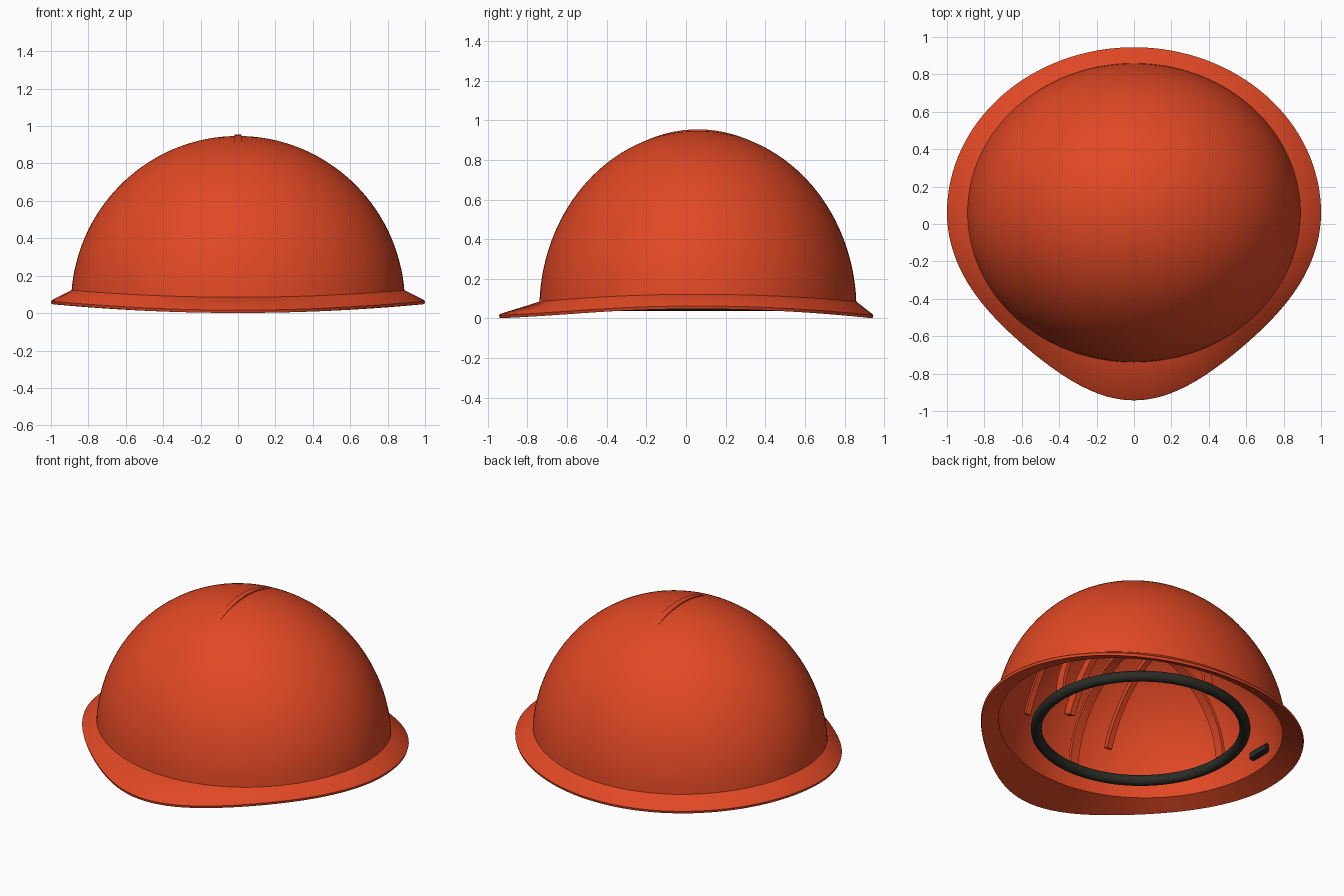
import bpy, bmesh, math
from math import sin, cos, pi, sqrt, asin

if "Cube" in bpy.data.objects:
    bpy.data.objects.remove(bpy.data.objects["Cube"])

CY = 0.06          # fore-aft centre of the dome
CZ = 0.045         # height of the dome's equator


def material(name, rgb):
    m = bpy.data.materials.new(name)
    m.diffuse_color = (*rgb, 1)
    m.use_nodes = True
    m.node_tree.nodes["Principled BSDF"].inputs["Base Color"].default_value = m.diffuse_color
    return m


RED = material("orange red plastic", (0.75, 0.065, 0.018))
BLACK = material("black rubber", (0.025, 0.025, 0.02))


def finish(bm, name, mat, angle=35):
    bmesh.ops.recalc_face_normals(bm, faces=bm.faces[:])
    me = bpy.data.meshes.new(name)
    bm.to_mesh(me)
    bm.free()
    me.materials.append(mat)
    ob = bpy.data.objects.new(name, me)
    bpy.context.collection.objects.link(ob)
    bpy.ops.object.select_all(action='DESELECT')
    ob.select_set(True)
    bpy.context.view_layer.objects.active = ob
    bpy.ops.object.shade_smooth_by_angle(angle=math.radians(angle))
    return ob


def bridge(bm, a, b, closed=True):
    n = len(a)
    for i in range(n if closed else n - 1):
        j = (i + 1) % n
        bm.faces.new((a[i], a[j], b[j], b[i]))


# Shell: outer dome, saddle-shaped brim with front peak, and inner dome
def dome_ring(t, k, rx, ry, rz, base):
    low = asin((base - 0.037 * sin(t) ** 2 - CZ) / rz)
    p = low + (pi / 2 - low) * k
    return (rx * cos(p) * cos(t), CY + ry * cos(p) * sin(t), CZ + rz * sin(p))


def brim_edge(t, z, grow=0.0):
    s = sin(t)
    f = max(0, -s)
    peak = 0.118 * f ** 8
    waist = 1 - 0.10 * (f * cos(t)) ** 2      # slight narrowing beside the peak
    return ((1.0 + grow) * waist * cos(t),
            CY + (0.885 + grow) * waist * s - peak, z - 0.047 * s * s)


def shell():
    bm = bmesh.new()
    n, m = 128, 32
    angles = [2 * pi * i / n for i in range(n)]
    outer = (0.893, 0.80, 0.902)
    inner = (0.868, 0.775, 0.878)
    ring = lambda f: [bm.verts.new(f(t)) for t in angles]
    rings = [ring(lambda t: dome_ring(t, k / m, *outer, 0.122)) for k in range(m - 1, -1, -1)]
    rings.append(ring(lambda t: brim_edge(t, 0.070, -0.006)))
    rings.append(ring(lambda t: brim_edge(t, 0.063)))
    rings.append(ring(lambda t: brim_edge(t, 0.048, -0.004)))
    rings += [ring(lambda t: dome_ring(t, k / m, *inner, 0.092)) for k in range(m)]
    for a, b in zip(rings, rings[1:]):
        bridge(bm, a, b)
    for loop, rz in ((rings[0], outer[2]), (rings[-1], inner[2])):
        tip = bm.verts.new((0, CY, CZ + rz))
        for i in range(n):
            bm.faces.new((loop[i], loop[(i + 1) % n], tip))
    return finish(bm, "shell", RED)


# Curved bar of rectangular section bent along an elliptical arch
def arch(name, radius, height, depth, width, z0, end, offset=0.0, across=False, mat=RED):
    bm = bmesh.new()
    n, loops = 48, []
    a0 = asin((end - z0) / height)
    for i in range(n + 1):
        a = a0 + (pi - 2 * a0) * i / n
        loop = []
        for d, w in ((0, -1), (0, 1), (depth, 1), (depth, -1)):
            u = (radius - d) * cos(a)
            v = offset + w * width / 2
            z = z0 + (height - d) * sin(a)
            loop.append(bm.verts.new((u, CY + v, z) if across else (v, CY + u, z)))
        loops.append(loop)
    for a, b in zip(loops, loops[1:]):
        bridge(bm, a, b)
    bm.faces.new(loops[0])
    bm.faces.new(loops[-1])
    return finish(bm, name, mat)


# Headband ring
def headband(major=0.61, minor=0.032, z=0.07):
    bm = bmesh.new()
    n, m = 96, 16
    loops = []
    for i in range(n):
        a = 2 * pi * i / n
        loops.append([bm.verts.new(((major + minor * cos(b)) * cos(a),
                                    CY + (major + minor * cos(b)) * sin(a),
                                    z + minor * sin(b)))
                      for b in (2 * pi * j / m for j in range(m))])
    for i in range(n):
        bridge(bm, loops[i], loops[(i + 1) % n])
    return finish(bm, "headband", BLACK)


# Small clip on the inside wall of each side
def clip(name, side):
    bm = bmesh.new()
    bmesh.ops.create_cube(bm, size=1)
    bmesh.ops.scale(bm, vec=(0.04, 0.16, 0.05), verts=bm.verts)
    bmesh.ops.bevel(bm, geom=bm.edges[:], offset=0.008, segments=2, affect='EDGES')
    bmesh.ops.translate(bm, vec=(side * 0.835, 0.15, 0.18), verts=bm.verts)
    return finish(bm, name, BLACK)


shell()
headband()
arch("crown_ridge", 0.757, 0.913, 0.06, 0.036, CZ - 0.004, 0.46)
for side, label in ((-1, "left"), (1, "right")):
    arch(label + "_inner_rib", 0.735, 0.835, 0.035, 0.036, CZ, 0.35, offset=side * 0.31)
    clip(label + "_clip", side)
arch("lengthwise_strap", 0.62, 0.61, 0.02, 0.06, 0.07, 0.07)
arch("crosswise_strap", 0.62, 0.61, 0.02, 0.06, 0.07, 0.07, across=True)
